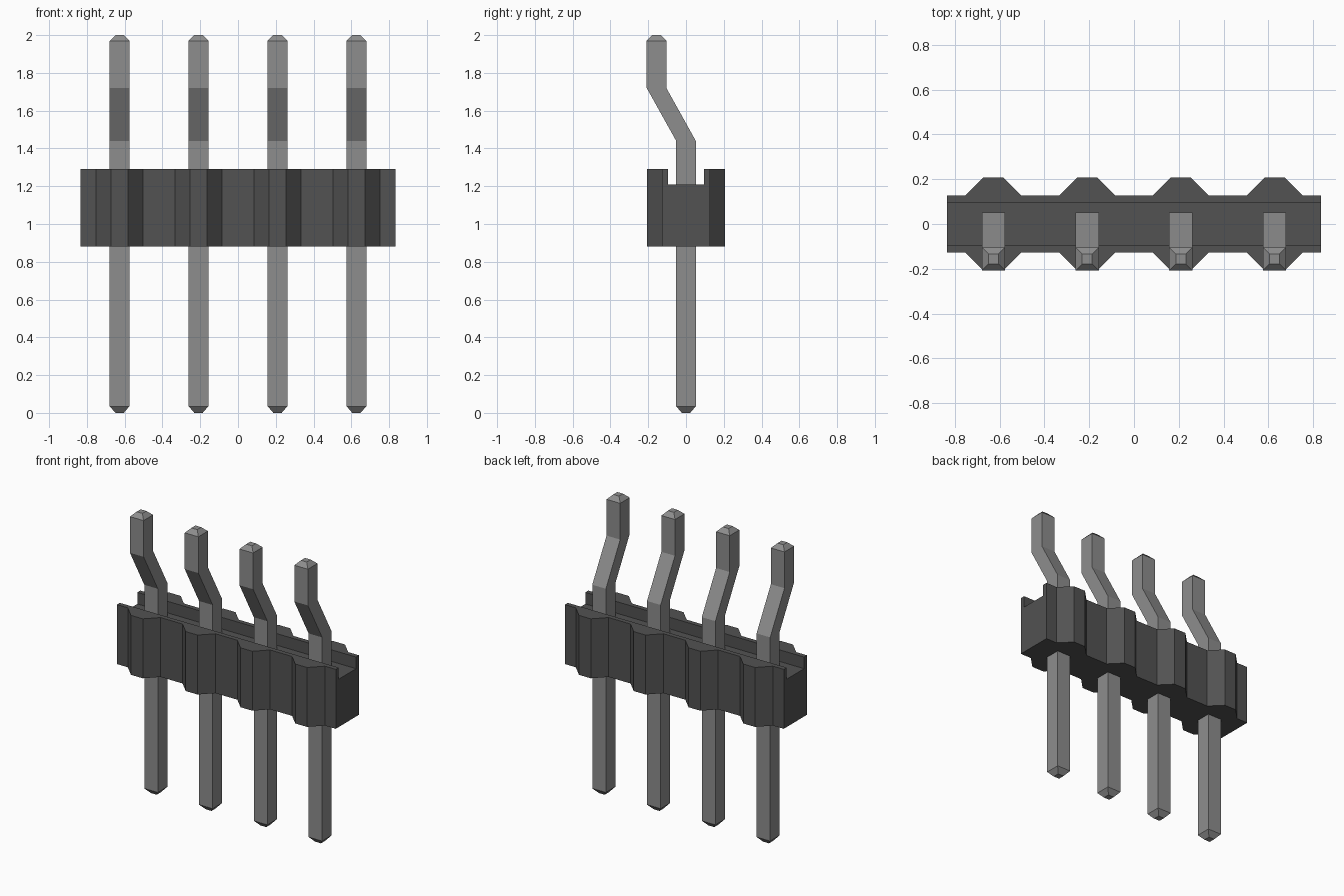
import bpy, bmesh
from mathutils import Vector

cube = bpy.data.objects.get("Cube")
if cube:
    bpy.data.objects.remove(cube, do_unlink=True)

PITCH = 0.418
CENTRES = [(i - 1.5) * PITCH for i in range(4)]


def make_material(name, value):
    mat = bpy.data.materials.new(name)
    mat.use_nodes = True
    colour = (value, value, value, 1)
    mat.diffuse_color = colour
    mat.node_tree.nodes["Principled BSDF"].inputs["Base Color"].default_value = colour
    return mat


def finish(bm, name, mat):
    bmesh.ops.recalc_face_normals(bm, faces=bm.faces[:])
    mesh = bpy.data.meshes.new(name)
    bm.to_mesh(mesh)
    bm.free()
    mesh.materials.append(mat)
    obj = bpy.data.objects.new(name, mesh)
    bpy.context.collection.objects.link(obj)
    return obj


def raise_faces(bm, faces, height):
    geom = bmesh.ops.extrude_face_region(bm, geom=faces)["geom"]
    verts = [g for g in geom if isinstance(g, bmesh.types.BMVert)]
    bmesh.ops.translate(bm, verts=verts, vec=(0, 0, height))
    return [g for g in geom if isinstance(g, bmesh.types.BMFace)]


def build_housing(mat):
    # Plan outline: a bar with one tapered ridge per pin on each long side
    end, side, ridge = 0.835, 0.127, 0.207
    front = [(-end, -side)]
    for c in CENTRES:
        front += [(c - 0.125, -side), (c - 0.045, -ridge),
                  (c + 0.045, -ridge), (c + 0.125, -side)]
    front.append((end, -side))
    outline = front + [(-x, -y) for x, y in front]
    bm = bmesh.new()
    bm.faces.new([bm.verts.new((x, y, 0.88)) for x, y in outline])
    # Split off the two walls beside the groove, then raise floor and walls
    for y in (-0.095, 0.095):
        bmesh.ops.bisect_plane(bm, geom=bm.verts[:] + bm.edges[:] + bm.faces[:],
                               plane_co=(0, y, 0), plane_no=(0, 1, 0))
    tops = raise_faces(bm, bm.faces[:], 0.33)
    walls = [f for f in tops if abs(f.calc_center_median().y) > 0.05]
    raise_faces(bm, walls, 0.08)
    return finish(bm, "housing", mat)


def build_pin(name, x, mat):
    # Square sections up the bent pin: height, y offset, half width
    sections = [(0, 0, 0.022), (0.035, 0, 0.052), (1.44, 0, 0.052),
                (1.72, -0.156, 0.052), (1.97, -0.156, 0.052), (2, -0.156, 0.022)]
    bm = bmesh.new()
    rings = []
    for z, y, h in sections:
        corners = ((-h, -h), (h, -h), (h, h), (-h, h))
        rings.append([bm.verts.new(Vector((x + a, y + b, z))) for a, b in corners])
    for low, high in zip(rings, rings[1:]):
        for i in range(4):
            j = (i + 1) % 4
            bm.faces.new((low[i], low[j], high[j], high[i]))
    bm.faces.new(rings[0][::-1])
    bm.faces.new(rings[-1])
    return finish(bm, name, mat)


plastic = make_material("dark grey plastic", 0.085)
metal = make_material("grey metal", 0.27)
build_housing(plastic)
for n, cx in enumerate(CENTRES, 1):
    build_pin(f"pin_{n}", cx, metal)
